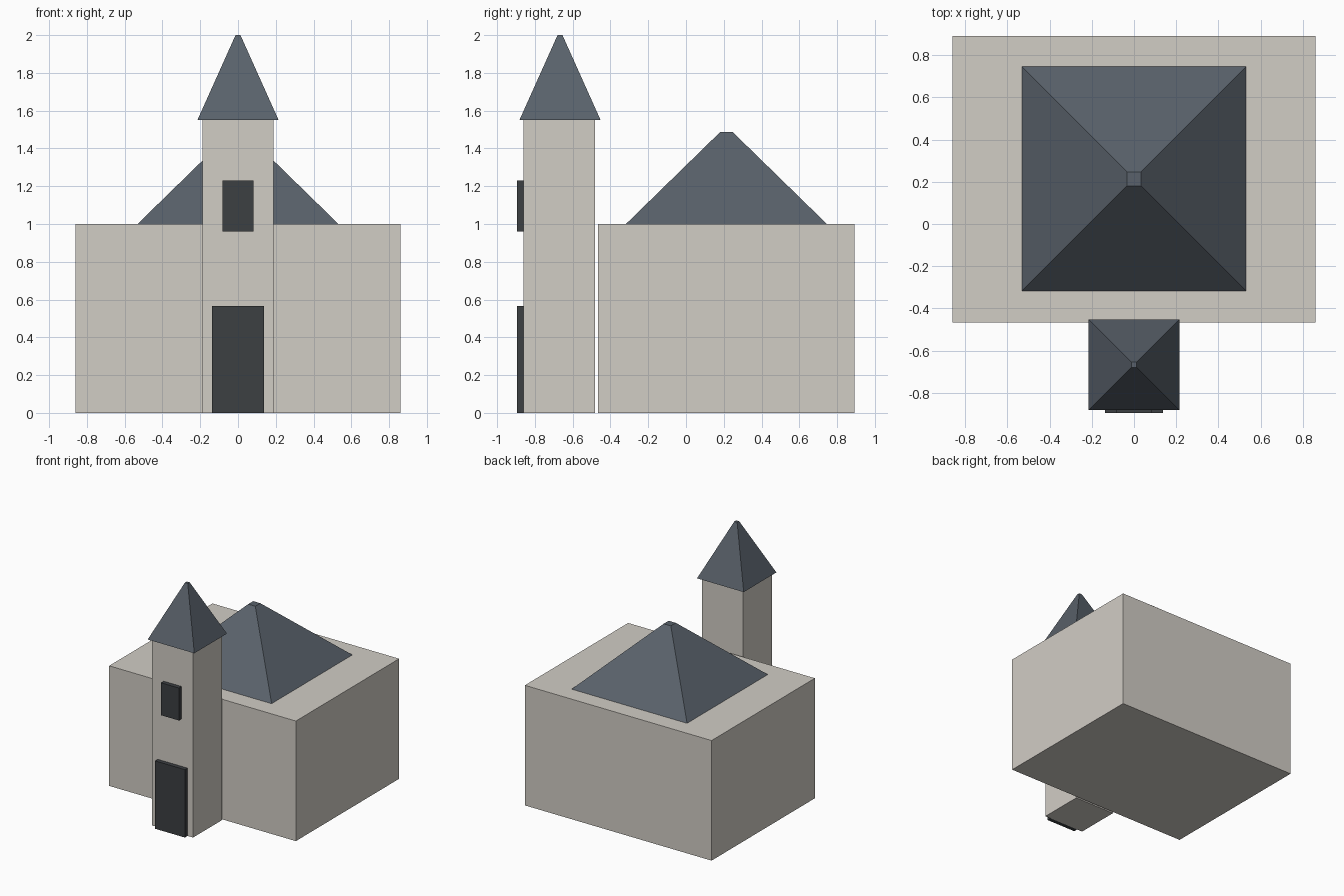
import bpy
import bmesh
from mathutils import Vector

if "Cube" in bpy.data.objects:
    bpy.data.objects.remove(bpy.data.objects["Cube"])


def material(name, rgb):
    mat = bpy.data.materials.new(name)
    mat.diffuse_color = (*rgb, 1)
    mat.use_nodes = True
    mat.node_tree.nodes["Principled BSDF"].inputs["Base Color"].default_value = mat.diffuse_color
    return mat


STONE = material("pale_stone", (0.64, 0.61, 0.56))
SLATE = material("slate", (0.10, 0.12, 0.145))
DARK = material("dark_timber", (0.045, 0.05, 0.055))


def add_part(name, x, y, z, mat, top_half=None):
    """Box spanning the given ranges; top_half tapers it to a small square top."""
    bm = bmesh.new()
    bmesh.ops.create_cube(bm, size=1)
    centre = Vector((sum(x) / 2, sum(y) / 2, sum(z) / 2))
    size = Vector((x[1] - x[0], y[1] - y[0], z[1] - z[0]))
    for v in bm.verts:
        is_top = v.co.z > 0
        offset = v.co * size
        if is_top and top_half is not None:
            offset.x = top_half if v.co.x > 0 else -top_half
            offset.y = top_half if v.co.y > 0 else -top_half
        v.co = centre + offset
    mesh = bpy.data.meshes.new(name)
    bm.to_mesh(mesh)
    bm.free()
    mesh.materials.append(mat)
    obj = bpy.data.objects.new(name, mesh)
    bpy.context.collection.objects.link(obj)
    return obj


# Main hall with its inset pyramid roof
add_part("hall", (-0.86, 0.86), (-0.467, 0.892), (0, 1), STONE)
add_part("hall_roof", (-0.532, 0.532), (-0.318, 0.746), (1, 1.487), SLATE, 0.033)

# Free-standing front tower and overhanging spire
add_part("tower", (-0.188, 0.188), (-0.86, -0.482), (0, 1.55), STONE)
add_part("spire", (-0.215, 0.215), (-0.882, -0.452), (1.55, 2), SLATE, 0.013)

# Raised door and window panels on the tower front
add_part("door", (-0.137, 0.137), (-0.895, -0.86), (0, 0.565), DARK)
add_part("window", (-0.082, 0.082), (-0.895, -0.86), (0.96, 1.23), DARK)
